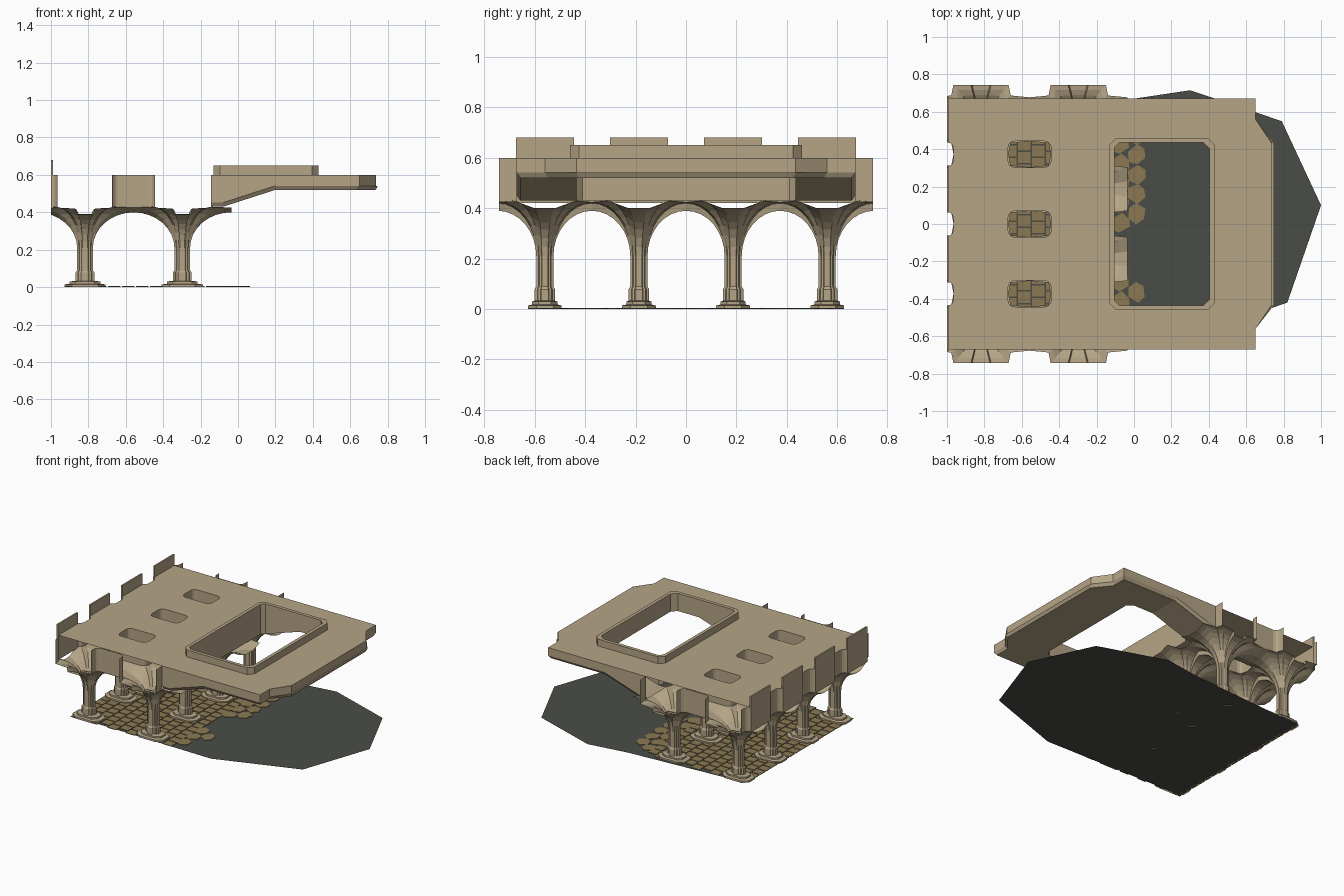
import bpy, bmesh, math, random

if "Cube" in bpy.data.objects:
    bpy.data.objects.remove(bpy.data.objects["Cube"])
random.seed(4)

def material(name, col):
    m = bpy.data.materials.new(name)
    m.diffuse_color = (*col, 1)
    m.use_nodes = True
    m.node_tree.nodes["Principled BSDF"].inputs["Base Color"].default_value = m.diffuse_color
    return m

STONE = material("sandstone", (0.46, 0.375, 0.24))
PAVE = material("paving_brown", (0.26, 0.19, 0.085))
EARTH = material("dark_ground", (0.068, 0.075, 0.062))

def mesh(name, verts, faces, mat, clip=False):
    me = bpy.data.meshes.new(name)
    me.from_pydata(verts, [], faces)
    if clip:  # trim to the outer limits of the building
        bm = bmesh.new()
        bm.from_mesh(me)
        for co, no in (((-1, 0, 0), (-1, 0, 0)), ((0, .742, 0), (0, 1, 0)), ((0, -.742, 0), (0, -1, 0))):
            bmesh.ops.bisect_plane(bm, geom=bm.verts[:] + bm.edges[:] + bm.faces[:],
                                   plane_co=co, plane_no=no, clear_outer=True)
        bm.to_mesh(me)
        bm.free()
    me.materials.append(mat)
    ob = bpy.data.objects.new(name, me)
    bpy.context.collection.objects.link(ob)
    return ob

def loft(rings, closed=True, flip=False):
    n = len(rings[0])
    verts = [p for r in rings for p in r]
    faces = []
    for k in range(len(rings) - 1):
        for i in range(n if closed else n - 1):
            j = (i + 1) % n
            f = (k * n + i, k * n + j, (k + 1) * n + j, (k + 1) * n + i)
            faces.append(f[::-1] if flip else f)
    return verts, faces

def rounded(cx, cy, hx, hy, r):
    pts = []
    for k, (sx, sy) in enumerate(((1, 1), (-1, 1), (-1, -1), (1, -1))):
        for i in range(4):
            a = math.pi / 2 * (k + i / 3)
            pts.append((cx + sx * (hx - r) + r * math.cos(a), cy + sy * (hy - r) + r * math.sin(a)))
    return pts

def at(pts, z):
    return [(x, y, z) for x, y in pts]

def box(name, x0, x1, y0, y1, z0, z1, mat):
    c = [(x0, y0), (x1, y0), (x1, y1), (x0, y1)]
    v, f = loft([at(c, z0), at(c, z1)])
    return mesh(name, v, f + [(3, 2, 1, 0), (4, 5, 6, 7)], mat)

def quadrants(q):
    """Mirror a first-quadrant list (x axis to y axis) into a full loop."""
    m = [(-x, y, z) for x, y, z in q[::-1]]
    half = q + m[1:]
    return half + [(-x, -y, z) for x, y, z in half][1:-1]

# ---- columns that flare into fan vaults
SX, SY = .262, .187            # half bay sizes
HX, HY = .115, .07             # half sizes of light shafts
TOP = [(SX, 0, .40), (SX, .04, .40), (SX, SY - HY, .425), (SX - HX + .012, SY - HY + .01, .43),
       (SX - HX, SY, .425), (.055, SY, .42), (.048, SY, .39), (0, SY, .39)]
COL = [(.042, 0), (.042, .012), (.032, .014), (.029, .022), (.018, .025), (.015, .032), (.012, .034), (0, .034)]

def column_ring(s, z):
    return quadrants([(x * s, y * s, z) for x, y in COL])

rings = [column_ring(1.2, .028), column_ring(1.2, .078), column_ring(1.0, .09), column_ring(1.0, .21)]
for i in range(1, 9):
    a = math.pi / 2 * i / 8
    f, g = 1 - math.cos(a), math.sin(a)
    rings.append(quadrants([(c[0] + (t[0] - c[0]) * f, c[1] + (t[1] - c[1]) * f, .21 + (t[2] - .21) * g)
                            for c, t in zip(COL, TOP)]))
CX = (-.818, -.298)
CY = (-.56, -.187, .187, .56)
for cx in CX:
    for cy in CY:
        v, f = loft(rings)
        mesh("vaulted_column", [(x + cx, y + cy, z) for x, y, z in v], f, STONE, clip=True)
        # stepped base with cut corners
        steps = []
        for hx, hy, z in ((.11, .067, 0), (.11, .067, .014), (.082, .05, .018), (.082, .05, .03), (.05, .035, .034)):
            q = [(hx, 0, z), (hx, hy * .5, z), (hx * .62, hy, z), (0, hy, z)]
            steps.append([(x + cx, y + cy, w) for x, y, w in quadrants(q)])
        v, f = loft(steps)
        n = len(steps[0])
        mesh("column_base", v, f + [tuple(range(len(v) - n, len(v)))], STONE)

# ---- light shafts between the vaults and the deck
SHX = -.558
SHY = (-.747, -.373, 0, .373, .747)
for cx in (-1.08, SHX):
    for cy in SHY:
        r = rounded(cx, cy, HX, HY, .035)
        v, f = loft([at(r, .425), at(r, .6)], flip=True)
        mesh("shaft_wall", v, f, STONE, clip=True)

# ---- upright parapet slabs on the left edge
for cy in CY:
    box("parapet_slab", -1, -.988, cy - .115, cy + .115, .42, .68, STONE)

# ---- deck with shaft holes, left notches and the large opening
def under(x):
    return .43 + .09 * min(1, max(0, (x + .08) / .28))

side = [(.37, .435), (.2, .435), (-.08, .435), (-.105, .41)]
opening = [(.405, .40)] + side + [(x, -y) for x, y in side[::-1]] + [(.405, -.40)]
outline = [(-1, -.672), (.65, -.672), (.65, -.56), (.738, -.43), (.738, .43), (.65, .56), (.65, .672), (-1, .672)]
for cy in SHY[3:0:-1]:
    outline += [(-1, cy + .07), (-.975, cy + .055), (-.965, cy + .035),
                (-.965, cy - .035), (-.975, cy - .055), (-1, cy - .07)]
loops = [outline, opening] + [rounded(SHX, cy, HX, HY, .035) for cy in SHY[1:4]]
cu = bpy.data.curves.new("deck_outline", 'CURVE')
cu.dimensions = '2D'
cu.fill_mode = 'BOTH'
for loop in loops:
    sp = cu.splines.new('POLY')
    sp.points.add(len(loop) - 1)
    sp.use_cyclic_u = True
    for p, (x, y) in zip(sp.points, loop):
        p.co = (x, y, 0, 1)
tmp = bpy.data.objects.new("deck_outline", cu)
bpy.context.collection.objects.link(tmp)
bpy.context.view_layer.update()
src = bpy.data.meshes.new_from_object(tmp.evaluated_get(bpy.context.evaluated_depsgraph_get()))
faces = [tuple(p.vertices) if p.normal.z > 0 else tuple(p.vertices)[::-1] for p in src.polygons]
mesh("deck", [(v.co.x, v.co.y, .6) for v in src.vertices], faces, STONE)
bpy.data.objects.remove(tmp)

# ---- raised rim and inner wall of the large opening
rim = [(.43, .425), (.395, .46), (-.095, .46), (-.13, .425)]
rim = rim + [(x, -y) for x, y in rim[::-1]]
v, f = loft([at(rim, .6), at(rim, .65)])
mesh("opening_rim_side", v, f, STONE)
inner8 = [p for p in opening if abs(p[0] - .2) > .01]
v, f = loft([at(rim, .65), at(inner8, .65)])
mesh("opening_rim_top", v, f, STONE)
v, f = loft([[(x, y, under(x)) for x, y in opening], at(opening, .65)], flip=True)
mesh("opening_wall", v, f, STONE)

# ---- outer edge of the overhanging slab, with a bevelled lower border
path = [(-.145, -.672), (-.08, -.672), (.2, -.672), (.65, -.672), (.65, -.56), (.748, -.435)]
path += [(x, -y) for x, y in path[::-1]]
inset = [(x - (.012 if x > .5 else 0), y * .978) for x, y in path]
upper = [(min(x, .738), y) for x, y in path]
v, f = loft([[(x, y, under(x)) for x, y in inset],
             [(x, y, under(x) + .022) for x, y in path],
             [(x, y, under(x) + .022) for x, y in upper], at(upper, .6)], closed=False)
mesh("slab_edge", v, f, STONE)

# ---- sloped and flat undersides, and the short returns by the last vaults
for s in (-1, 1):
    xs = (-.145, -.08, .2)
    v, f = loft([[(x, s * .435, under(x)) for x in xs], [(x, s * .657, under(x)) for x in xs]],
                closed=False, flip=s > 0)
    mesh("sloped_underside", v, f, STONE)
    q = [(-.145, s * .672, .425), (-.145, s * .742, .425), (-.145, s * .742, .6), (-.145, s * .672, .6)]
    mesh("end_return", q, [(0, 1, 2, 3) if s > 0 else (3, 2, 1, 0)], STONE)
flat = [(.2, -.657), (.638, -.657), (.638, -.55), (.736, -.427)]
flat = flat + [(x, -y) for x, y in flat[::-1]]
flat += [(.2, .435), (.37, .435), (.405, .40), (.405, -.40), (.37, -.435), (.2, -.435)]
mesh("flat_underside", at(flat, .52), [tuple(range(len(flat)))[::-1]], STONE)

# ---- ground sheet
ground = [(-.9, -.61), (.22, -.63), (.82, -.42), (1, .1), (.79, .55), (.3, .715), (0, .67), (-.9, .61)]
mesh("ground", at(ground, .001), [tuple(range(len(ground)))], EARTH)

# ---- paving: staggered blocks under the vaults
def slab(verts, faces, pts, z=.005):
    b, n = len(verts), len(pts)
    v, f = loft([at(pts, .001), at(pts, z)])
    verts += v
    faces += [tuple(i + b for i in q) for q in f] + [tuple(range(b + n, b + 2 * n))]

verts, faces = [], []
w, l, g = .075, .068, .004
for i in range(11):
    x = -.925 + i * w
    for j in range(18):
        y = -.63 + j * l + (l / 2 if i % 2 else 0)
        slab(verts, faces, [(x + g, y + g), (x + w - g, y + g), (x + w - g, y + l - g), (x + g, y + l - g)])
mesh("paving_blocks", verts, faces, PAVE)

# ---- irregular flagstones at the paving's edge
verts, faces = [], []
for i in range(11):
    y = -.52 + i * .105
    for k in range(2):
        if k and (i in (0, 3, 4, 10) or i == 2):
            continue
        cx = -.072 + k * .085
        cy = y + k * .05
        pts = []
        for a in range(6):
            t = math.radians(60 * a + 30 + random.uniform(-12, 12))
            r = random.uniform(.05, .058)
            pts.append((cx + r * .95 * math.cos(t), cy + r * math.sin(t)))
        if not (i in (3, 4) and k == 0):
            slab(verts, faces, pts)
mesh("flagstones", verts, faces, PAVE)
